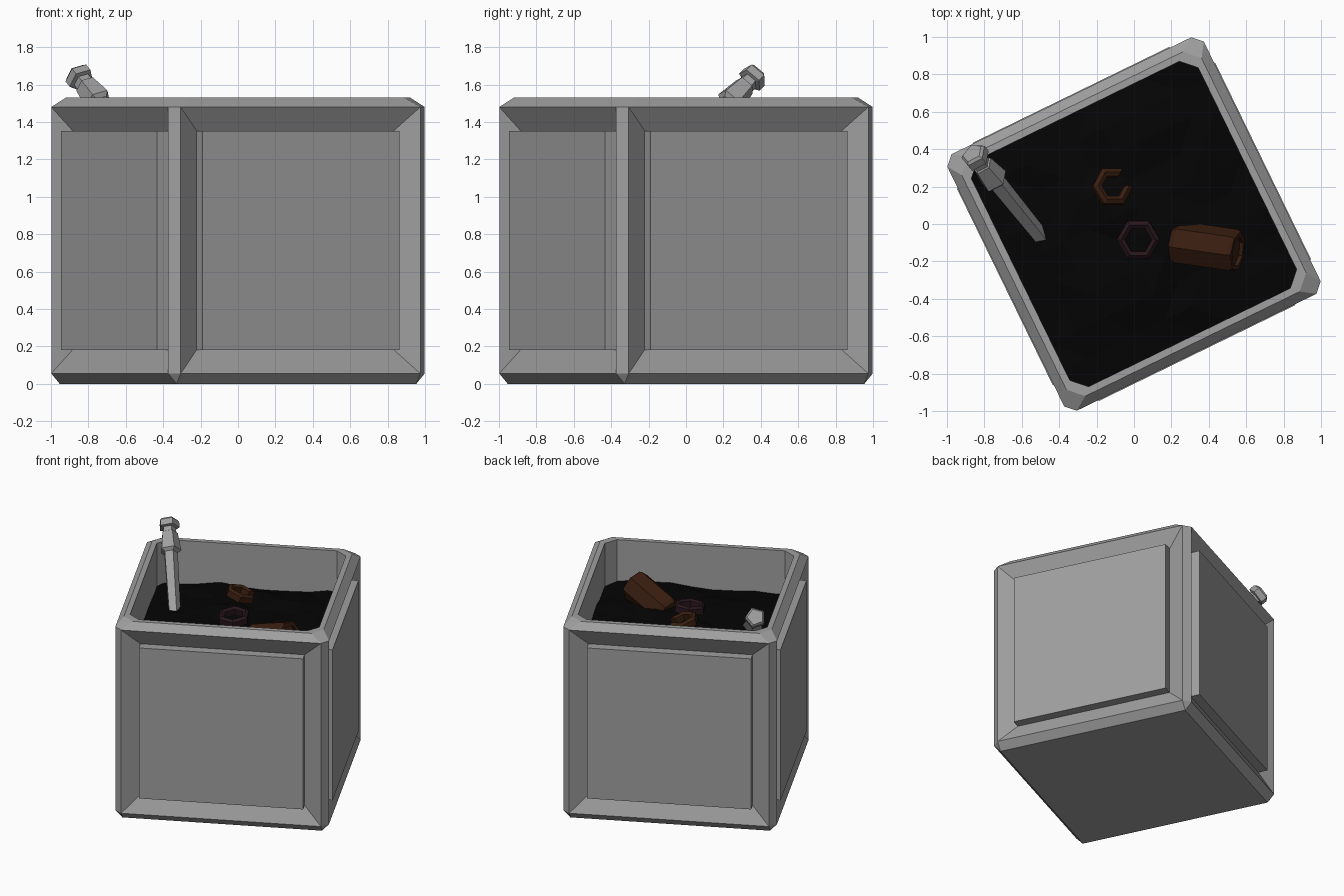
import bpy, bmesh, math, random
from mathutils import Vector, Matrix

if "Cube" in bpy.data.objects:
    bpy.data.objects.remove(bpy.data.objects["Cube"])

random.seed(4)
TURN = math.radians(26)


def material(name, rgb):
    m = bpy.data.materials.new(name)
    m.diffuse_color = (*rgb, 1)
    m.use_nodes = True
    m.node_tree.nodes["Principled BSDF"].inputs["Base Color"].default_value = m.diffuse_color
    return m


def finish(bm, name, mat=None, loc=(0, 0, 0), rot=None):
    bmesh.ops.remove_doubles(bm, verts=bm.verts, dist=1e-5)
    bmesh.ops.recalc_face_normals(bm, faces=bm.faces)
    me = bpy.data.meshes.new(name)
    bm.to_mesh(me)
    bm.free()
    ob = bpy.data.objects.new(name, me)
    bpy.context.collection.objects.link(ob)
    if mat:
        me.materials.append(mat)
    ob.matrix_world = Matrix.Translation(loc) @ (rot or Matrix())
    return ob


def aim(direction, roll=0):
    return Vector(direction).to_track_quat('Z', 'Y').to_matrix().to_4x4() @ Matrix.Rotation(roll, 4, 'Z')


def lathe(name, profile, sides, mat=None, loc=(0, 0, 0), rot=None, ring=False, skip=0):
    """Revolve (radius, z) points; ring closes the section, skip leaves a gap."""
    bm = bmesh.new()
    cols = []
    for i in range(sides):
        a = 2 * math.pi * i / sides
        cols.append([bm.verts.new((r * math.cos(a), r * math.sin(a), z)) for r, z in profile])
    n = len(profile)
    for i in range(skip, sides):
        a, b = cols[i], cols[(i + 1) % sides]
        for j in range(n if ring else n - 1):
            k = (j + 1) % n
            bm.faces.new((a[j], b[j], b[k], a[k]))
    if ring and skip:
        bm.faces.new(cols[0])
        bm.faces.new(cols[skip])
    if not ring:
        bm.faces.new([c[0] for c in cols])
        bm.faces.new([c[-1] for c in cols])
    return finish(bm, name, mat, loc, rot)


steel = material("steel", (.35, .35, .35))
black = material("soot", (.0012, .0012, .0012))
rust = material("rust", (.04, .0125, .005))
plum = material("plum", (.021, .008, .011))

# crate shell: stacked corner-cut squares (half width, corner cut, height)
bm = bmesh.new()
loops = []
for h, c, z in [(.713, 0, 0), (.763, .05, .055), (.763, .05, 1.48), (.713, .075, 1.53),
                (.675, .075, 1.53), (.675, .075, .1)]:
    quarter = [(h, -(h - c)), (h, h - c)]
    loops.append([bm.verts.new(Matrix.Rotation(q * math.pi / 2, 3, 'Z') @ Vector((x, y, z)))
                  for q in range(4) for x, y in quarter])
for a, b in zip(loops, loops[1:]):
    for i in range(8):
        j = (i + 1) % 8
        bm.faces.new((a[i], a[j], b[j], b[i]))
bm.faces.new(loops[0][::-1])
bm.faces.new(loops[-1])
bmesh.ops.remove_doubles(bm, verts=bm.verts, dist=1e-5)
bmesh.ops.dissolve_degenerate(bm, edges=bm.edges, dist=1e-5)
bmesh.ops.recalc_face_normals(bm, faces=bm.faces)

# sloped recess and raised panel on each side
bm.normal_update()
sides = [f for f in bm.faces if abs(f.normal.z) < .1 and f.calc_area() > 1
         and f.calc_center_median().xy.length > .74]
bmesh.ops.inset_individual(bm, faces=sides, thickness=.127, depth=-.065, use_even_offset=True)
for f in bmesh.ops.extrude_discrete_faces(bm, faces=sides)['faces']:
    f.normal_update()
    bmesh.ops.translate(bm, verts=f.verts, vec=f.normal * .07)
finish(bm, "crate", steel, rot=Matrix.Rotation(TURN, 4, 'Z'))

# lumpy dark filling
bm = bmesh.new()
bmesh.ops.create_grid(bm, x_segments=9, y_segments=9, size=.685)
for v in bm.verts:
    x, y = v.co.x / .685, v.co.y / .685
    v.co.z = 1.205 + .06 * (1 - x * x) * (1 - y * y) + random.uniform(-.02, .02)
bmesh.ops.triangulate(bm, faces=bm.faces)
finish(bm, "filling", black, rot=Matrix.Rotation(TURN, 4, 'Z'))

# handle leaning out of the corner, from buried end to knob
lathe("leaning_handle",
      [(.045, -.80), (.052, -.26), (.078, -.24), (.06, -.105), (.05, -.10), (.05, -.065),
       (.075, -.06), (.075, -.015), (.06, 0)], 5, steel,
      loc=(-.865, .38, 1.66), rot=aim((-.37, .455, .465), math.radians(36)))

# scrap: open can, whole ring, broken ring
lathe("can", [(.105, -.36), (.118, -.33), (.118, -.02), (.108, 0), (.082, 0), (.082, -.02)], 7, rust,
      loc=(.555, -.148, 1.335), rot=aim((.35, -.05, .13)))


def section(inner, outer, h):
    return [(inner, -h), (outer, -h), (outer, h * .5), ((inner + outer) / 2, h), (inner, h * .6)]


lathe("whole_ring", section(.072, .116, .03), 6, plum, (.023, -.083, 1.325),
      Matrix.Rotation(.12, 4, 'X'), ring=True)
lathe("broken_ring", section(.062, .11, .03), 6, rust, (-.115, .2, 1.36),
      Matrix.Rotation(.25, 4, 'Y') @ Matrix.Rotation(-.2, 4, 'X'), ring=True, skip=1)
